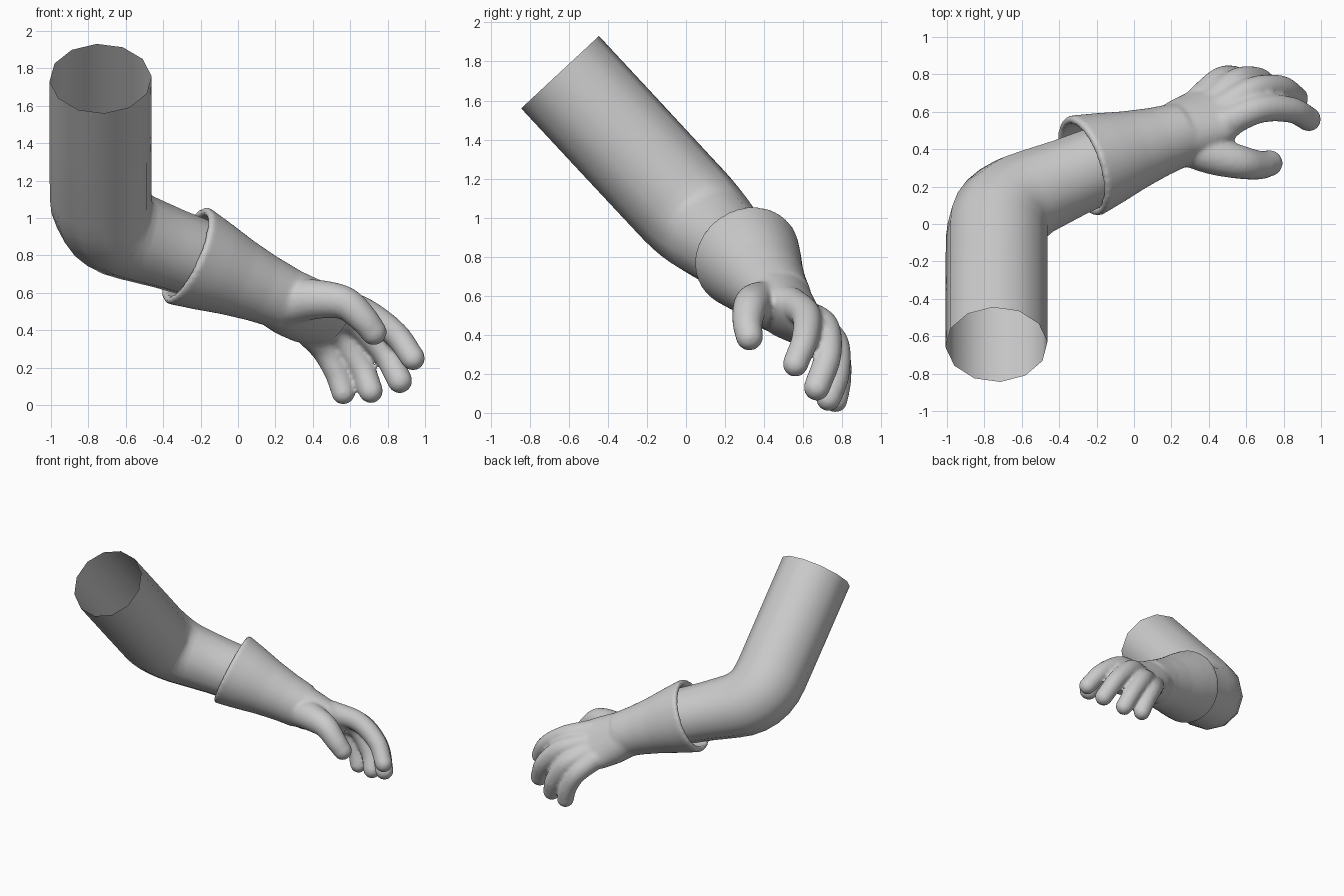
import bpy, bmesh, math
from mathutils import Vector as V, Matrix

if "Cube" in bpy.data.objects:
    bpy.data.objects.remove(bpy.data.objects["Cube"])

grey = bpy.data.materials.new("soft grey")
grey.diffuse_color = (0.6, 0.6, 0.6, 1)
grey.use_nodes = True
grey.node_tree.nodes["Principled BSDF"].inputs["Base Color"].default_value = grey.diffuse_color


def add_rings(bm, rings, up, sides, caps=True):
    """Skin a tube through rings of (centre, direction, radius across, radius along up)."""
    loops = []
    for c, d, ra, rb in rings:
        a = V(up).cross(d).normalized()
        b = V(d).cross(a).normalized()
        loops.append([bm.verts.new(V(c) + a * ra * math.cos(t) + b * rb * math.sin(t))
                      for t in (math.tau * i / sides for i in range(sides))])
    for p, q in zip(loops, loops[1:]):
        for i in range(sides):
            j = (i + 1) % sides
            bm.faces.new((p[i], p[j], q[j], q[i]))
    if caps:
        bm.faces.new(loops[0][::-1])
        bm.faces.new(loops[-1])


def along(pts, radii):
    """Turn a path into rings; radii are numbers or (across, up) pairs."""
    pts = [V(p) for p in pts]
    out = []
    for i, (p, r) in enumerate(zip(pts, radii)):
        d = (pts[min(i + 1, len(pts) - 1)] - pts[max(i - 1, 0)]).normalized()
        ra, rb = r if isinstance(r, tuple) else (r, r)
        out.append((p, d, ra, rb))
    return out


def spline(pts, steps=6):
    """Smooth path through the points (Catmull-Rom)."""
    p = [V(q) for q in pts]
    p = [2 * p[0] - p[1]] + p + [2 * p[-1] - p[-2]]
    out = []
    for a, b, c, d in zip(p, p[1:], p[2:], p[3:]):
        for k in range(steps):
            t = k / steps
            out.append(0.5 * (2 * b + (c - a) * t + (2 * a - 5 * b + 4 * c - d) * t * t
                              + (3 * b - a - 3 * c + d) * t ** 3))
    return out + [p[-2]]


def finish(bm, name):
    bmesh.ops.recalc_face_normals(bm, faces=bm.faces)
    for f in bm.faces:
        f.smooth = True
    me = bpy.data.meshes.new(name)
    bm.to_mesh(me)
    bm.free()
    me.materials.append(grey)
    ob = bpy.data.objects.new(name, me)
    bpy.context.collection.objects.link(ob)
    return ob


# Arm: open tube bent at the elbow, ending inside the cuff
shoulder, elbow, wrist_end = V((-.735, -.645, 1.745)), V((-.735, .085, .96)), V((-.18, .318, .77))
d1, d2 = (elbow - shoulder).normalized(), (wrist_end - elbow).normalized()
a, b = elbow - d1 * .22, elbow + d2 * .22
path = [shoulder, shoulder.lerp(a, .5)]
for k in range(7):
    t = k / 6
    path.append(a * (1 - t) ** 2 + elbow * 2 * t * (1 - t) + b * t * t)
path += [b.lerp(wrist_end, .5), wrist_end]
radii = [.273, .273, .272, .272, .27, .265, .258, .25, .24, .222, .212]
rings = along(path, radii)
rings[0] = (shoulder, d1, .273, .273)
bm = bmesh.new()
add_rings(bm, rings, d1.cross(d2), 12, caps=False)
arm = finish(bm, "arm")

# Glove: flared hollow cuff, palm, thumb and fingers fused together
bm = bmesh.new()
cuff, wrist = V((-.27, .31, .80)), V((.25, .48, .57))
axis = (wrist - cuff).normalized()
profile = [(.18, .20), (.08, .225), (-.012, .238), (-.012, .27), (.005, .28),
           (.15, .25), (.3, .215), (.45, .188), (.6, .17)]
add_rings(bm, [(cuff + axis * t, axis, r, r) for t, r in profile], (0, 0, 1), 40)

dorsal = V((.055, .71, .58))
palm = [(.10, .425, .64), (.2, .465, .59), (.3, .515, .535), (.4, .57, .49), (.5, .62, .45), (.55, .64, .43)]
add_rings(bm, along(palm, [(.15, .15), (.175, .165), (.195, .15), (.205, .12), (.18, .09), (.13, .06)]),
          dorsal, 28)

digits = [
    ([(.27, .44, .55), (.42, .37, .565), (.57, .33, .545), (.67, .315, .46), (.725, .325, .39)], .125, .071),  # thumb
    ([(.48, .54, .56), (.67, .615, .50), (.84, .61, .38), (.935, .56, .25)], .085, .066),  # index
    ([(.46, .61, .50), (.63, .71, .44), (.78, .725, .29), (.865, .67, .13)], .082, .068),  # middle
    ([(.42, .65, .45), (.55, .76, .36), (.66, .77, .20), (.71, .73, .075)], .08, .066),   # ring
    ([(.36, .67, .41), (.46, .765, .30), (.53, .78, .17), (.563, .765, .066)], .08, .064),  # little
]
for pts, r0, r1 in digits:
    p = spline(pts)
    n = len(p) - 1
    rr = [r1 + (r0 - r1) * (1 - i / n) ** 1.5 for i in range(n + 1)]
    add_rings(bm, along(p, rr), (-.4, .8, -.45) if r0 > .1 else dorsal.cross(axis), 18)
    for q, r in ((p[0], r0), (p[-1], r1)):
        bmesh.ops.create_uvsphere(bm, u_segments=18, v_segments=12, radius=r,
                                  matrix=Matrix.Translation(q))
glove = finish(bm, "glove")
m = glove.modifiers.new("fuse", 'REMESH')
m.mode = 'VOXEL'
m.voxel_size = .013
m.use_smooth_shade = True
m = glove.modifiers.new("soften", 'SMOOTH')
m.factor = .5
m.iterations = 7
